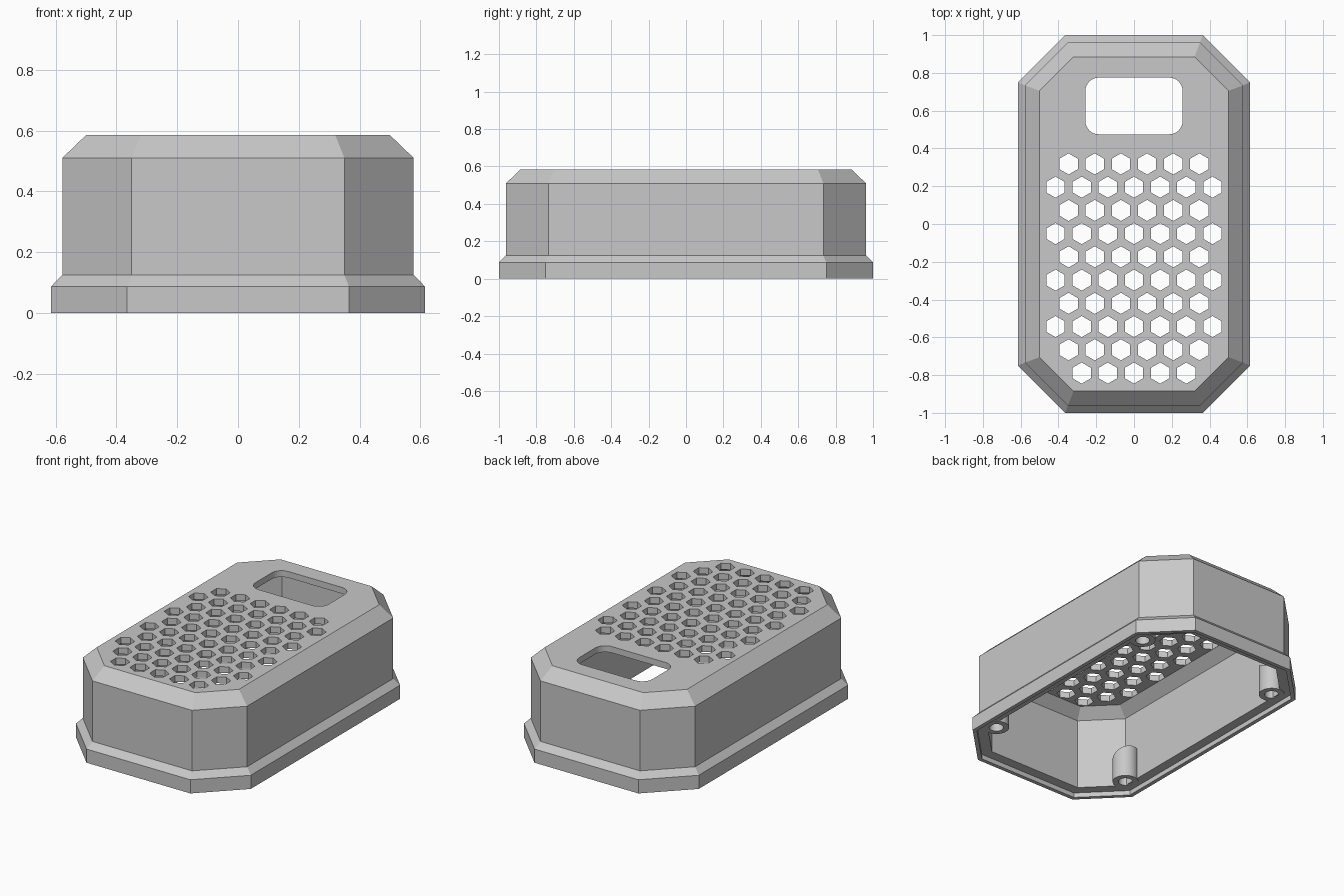
import bpy, bmesh, math
from mathutils import Matrix

cube = bpy.data.objects.get("Cube")
if cube:
    bpy.data.objects.remove(cube, do_unlink=True)

grey = bpy.data.materials.new("plain grey")
grey.use_nodes = True
COLOUR = (0.58, 0.58, 0.58, 1)
grey.diffuse_color = COLOUR
grey.node_tree.nodes["Principled BSDF"].inputs["Base Color"].default_value = COLOUR


def make_object(name, bm):
    bmesh.ops.recalc_face_normals(bm, faces=bm.faces)
    mesh = bpy.data.meshes.new(name)
    bm.to_mesh(mesh)
    bm.free()
    mesh.materials.append(grey)
    obj = bpy.data.objects.new(name, mesh)
    bpy.context.collection.objects.link(obj)
    return obj


def loft(bm, rings):
    """Skin a list of equal point loops and cap both ends."""
    loops = [[bm.verts.new(p) for p in ring] for ring in rings]
    n = len(loops[0])
    for a, b in zip(loops, loops[1:]):
        for i in range(n):
            j = (i + 1) % n
            bm.faces.new((a[i], a[j], b[j], b[i]))
    bm.faces.new(loops[0])
    bm.faces.new(loops[-1])


def octagon(x, y, cut, z):
    quarter = [(x, y - cut), (x - cut, y)]
    pts = quarter + [(-a, b) for a, b in reversed(quarter)]
    pts += [(-a, -b) for a, b in pts]
    return [(a, b, z) for a, b in pts]


def circle(cx, cy, r, n, z, turn=0.0):
    return [(cx + r * math.cos(turn + math.tau * i / n),
             cy + r * math.sin(turn + math.tau * i / n), z) for i in range(n)]


# Hollow housing: ceiling, inner wall, ledge, rim, outer wall, top
bm = bmesh.new()
loft(bm, [octagon(*ring) for ring in (
    (0.465, 0.85, 0.165, 0.545),
    (0.53, 0.912, 0.20, 0.485),
    (0.53, 0.912, 0.20, 0.03),
    (0.59, 0.975, 0.235, 0.03),
    (0.59, 0.975, 0.235, 0.0),
    (0.615, 1.0, 0.25, 0.0),
    (0.615, 1.0, 0.25, 0.087),
    (0.578, 0.962, 0.228, 0.125),
    (0.578, 0.962, 0.228, 0.51),
    (0.50, 0.885, 0.18, 0.585),
)])
housing = make_object("housing", bm)

# Cutter: rows of hexagonal vents and one rounded window
bm = bmesh.new()
LOW, HIGH = 0.45, 0.7
for row in range(10):
    count = 5 if row == 9 else 6 + row % 2
    y = 0.318 - 0.123 * row
    for k in range(count):
        x = (k - (count - 1) / 2) * 0.1385
        loft(bm, [circle(x, y, 0.056, 6, z, math.pi / 6) for z in (LOW, HIGH)])


def rounded_window(z, radius=0.07, steps=8):
    pts = []
    for q, (sx, sy) in enumerate(((1, 1), (-1, 1), (-1, -1), (1, -1))):
        for s in range(steps + 1):
            a = math.pi / 2 * (q + s / steps)
            pts.append((sx * (0.257 - radius) + radius * math.cos(a),
                        0.625 + sy * (0.15 - radius) + radius * math.sin(a), z))
    return pts


loft(bm, [rounded_window(z) for z in (LOW, HIGH)])
cutter = make_object("vent_cutter", bm)
cutter.hide_render = True

mod = housing.modifiers.new("vents", "BOOLEAN")
mod.operation = "DIFFERENCE"
mod.solver = "EXACT"
mod.object = cutter
bpy.context.view_layer.objects.active = housing
bpy.ops.object.modifier_apply(modifier=mod.name)
bpy.data.objects.remove(cutter, do_unlink=True)


# Screw posts in the four corners, with a sloped top and a blind hole
def screw_post(name, sx, sy):
    cx, cy = 0.498 * sx, 0.672 * sy
    top = [(x, y, 0.20 - 0.45 * sy * (y - cy)) for x, y, _ in circle(cx, cy, 0.076, 32, 0)]
    bm = bmesh.new()
    loft(bm, [circle(cx, cy, 0.042, 32, 0.15), circle(cx, cy, 0.042, 32, 0.026),
              circle(cx, cy, 0.076, 32, 0.026), top])
    post = make_object(name, bm)
    bpy.ops.object.select_all(action="DESELECT")
    post.select_set(True)
    bpy.context.view_layer.objects.active = post
    bpy.ops.object.shade_smooth_by_angle(angle=math.radians(30))


for sx, side in ((1, "left"), (-1, "right")):
    for sy, end in ((-1, "front"), (1, "back")):
        screw_post(f"screw_post_{end}_{side}", sx, sy)
